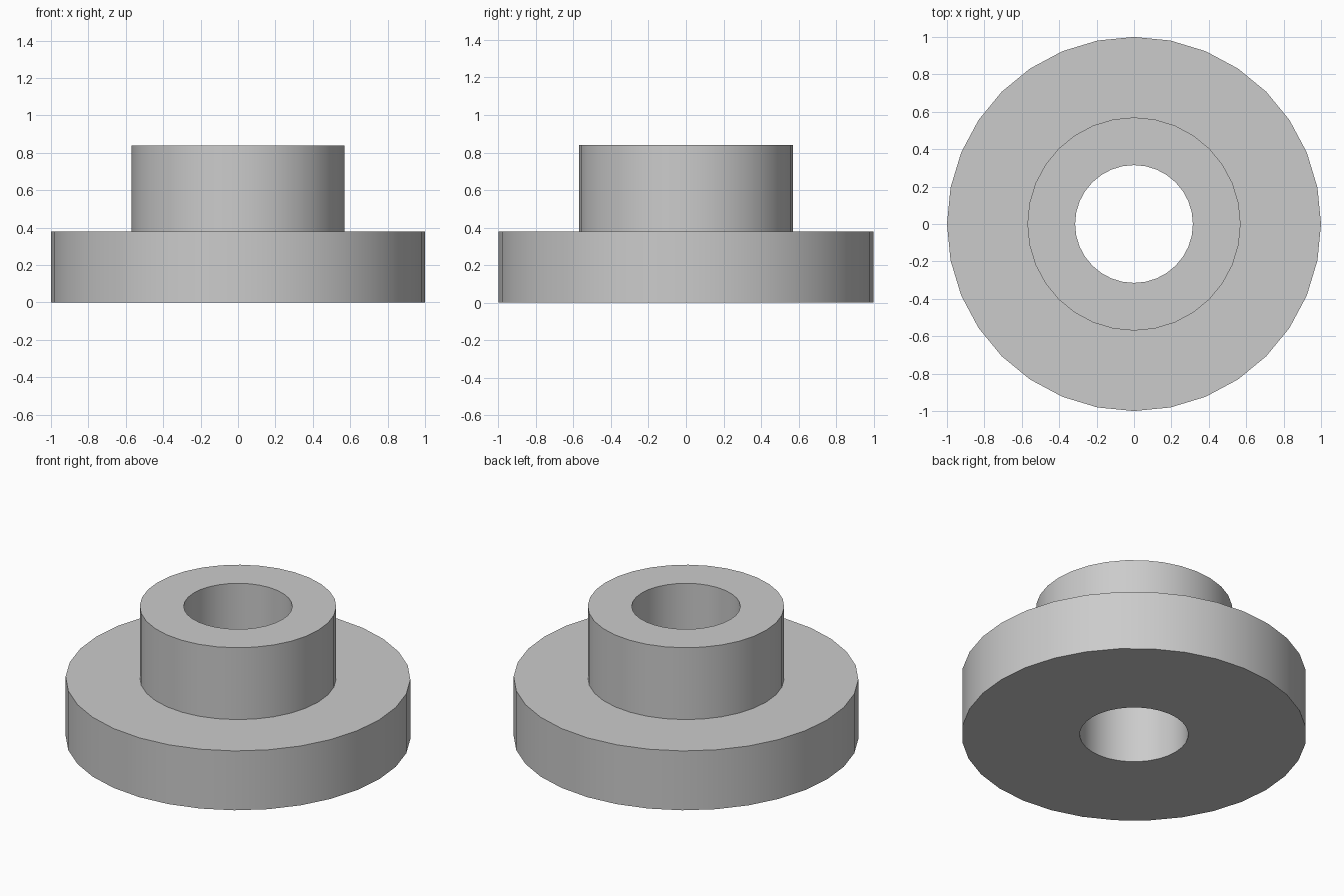
import bpy
import math

cube = bpy.data.objects.get("Cube")
if cube:
    bpy.data.objects.remove(cube, do_unlink=True)

SIDES = 32

# Plain grey material
grey = bpy.data.materials.new("grey")
grey.use_nodes = True
colour = (0.6, 0.6, 0.6, 1)
grey.diffuse_color = colour
grey.node_tree.nodes["Principled BSDF"].inputs["Base Color"].default_value = colour

# Closed cross-section (radius, height): bore, flange and hub
profile = [(0.315, 0), (1, 0), (1, 0.38), (0.57, 0.38), (0.57, 0.84), (0.315, 0.84)]
count = len(profile)

# Turn the cross-section around the upright axis
verts, faces = [], []
for i in range(SIDES):
    angle = 2 * math.pi * i / SIDES
    verts += [(r * math.cos(angle), r * math.sin(angle), z) for r, z in profile]
    here, after = i * count, (i + 1) % SIDES * count
    for j in range(count):
        k = (j + 1) % count
        faces.append((here + j, after + j, after + k, here + k))

mesh = bpy.data.meshes.new("flanged_bushing")
mesh.from_pydata(verts, [], faces)
mesh.materials.append(grey)
bushing = bpy.data.objects.new("flanged_bushing", mesh)
bpy.context.collection.objects.link(bushing)

# Smooth round walls with crisp rims
bpy.context.view_layer.objects.active = bushing
bushing.select_set(True)
bpy.ops.object.shade_smooth_by_angle(angle=math.radians(30))
